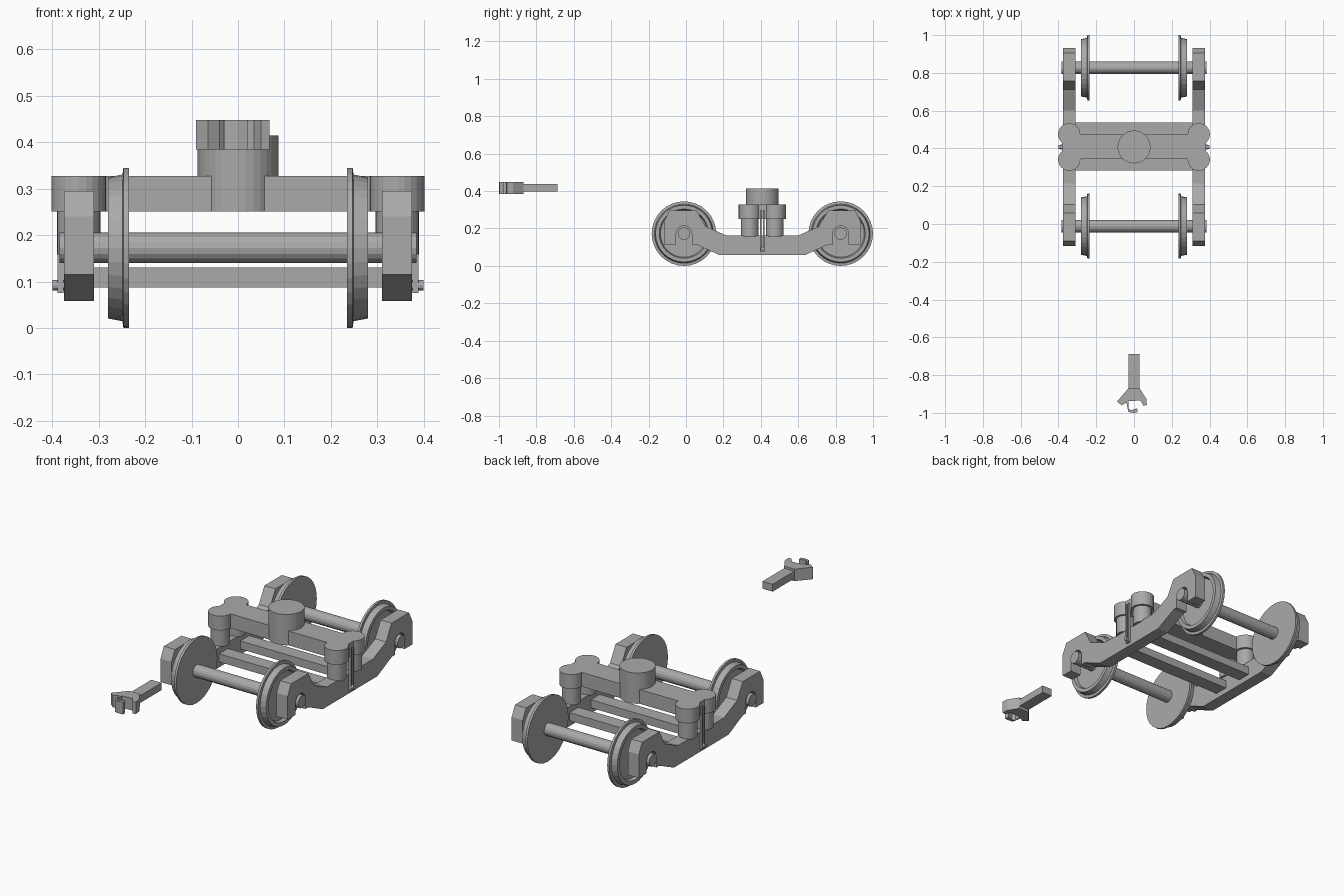
import bpy, bmesh, math
from mathutils import Matrix, Vector

cube = bpy.data.objects.get("Cube")
if cube:
    bpy.data.objects.remove(cube, do_unlink=True)

grey = bpy.data.materials.new("steel grey")
grey.use_nodes = True
grey.diffuse_color = (0.4, 0.4, 0.4, 1)
grey.node_tree.nodes["Principled BSDF"].inputs["Base Color"].default_value = (0.4, 0.4, 0.4, 1)

MID = 0.408      # truck centre along y
REACH = 0.419    # axle distance from the centre
AXLE_Z = 0.1725


def finish(name, bm):
    bmesh.ops.recalc_face_normals(bm, faces=bm.faces)
    mesh = bpy.data.meshes.new(name)
    bm.to_mesh(mesh)
    bm.free()
    mesh.materials.append(grey)
    obj = bpy.data.objects.new(name, mesh)
    bpy.context.collection.objects.link(obj)
    return obj


def box(name, x, y, z):
    """Box from three (low, high) ranges."""
    bm = bmesh.new()
    bmesh.ops.create_cube(bm, size=1)
    for v in bm.verts:
        v.co = [lo + (c + 0.5) * (hi - lo) for c, (lo, hi) in zip(v.co, (x, y, z))]
    return finish(name, bm)


def cylinder(name, centre, radius, length, axis="Z", sides=24):
    bm = bmesh.new()
    turn = Matrix.Rotation(math.pi / 2, 4, "Y") if axis == "X" else Matrix()
    bmesh.ops.create_cone(bm, cap_ends=True, segments=sides, radius1=radius, radius2=radius,
                          depth=length, matrix=Matrix.Translation(centre) @ turn)
    return finish(name, bm)


def prism(name, points, lo, hi, axis):
    """Extrude an outline along x (points are y, z) or z (points are x, y)."""
    bm = bmesh.new()
    place = (lambda p: (lo, *p)) if axis == "X" else (lambda p: (*p, lo))
    face = bm.faces.new([bm.verts.new(place(p)) for p in points])
    new = bmesh.ops.extrude_face_region(bm, geom=[face])["geom"]
    shift = Vector((hi - lo, 0, 0) if axis == "X" else (0, 0, hi - lo))
    bmesh.ops.translate(bm, vec=shift, verts=[g for g in new if isinstance(g, bmesh.types.BMVert)])
    return finish(name, bm)


def wheel(name, side, y):
    """Lathe a flanged wheel with a dished outer face; profile is (x, radius)."""
    profile = [(0.235, 0), (0.235, 0.1725), (0.247, 0.1725), (0.249, 0.158), (0.28, 0.152),
               (0.28, 0.132), (0.262, 0.126), (0.262, 0)]
    bm = bmesh.new()
    verts = [bm.verts.new((side * x, y, AXLE_Z + r)) for x, r in profile]
    edges = [bm.edges.new(pair) for pair in zip(verts, verts[1:])]
    bmesh.ops.spin(bm, geom=verts + edges, cent=(0, y, AXLE_Z), axis=(1, 0, 0),
                   angle=math.tau, steps=32)
    bmesh.ops.remove_doubles(bm, verts=bm.verts, dist=0.0001)
    return finish(name, bm)


# Half outline of the side frame, with an arched journal opening
arch = [(-REACH + 0.042 * math.cos(a), AXLE_Z + 0.042 * math.sin(a))
        for a in [math.pi * i / 8 for i in range(9)]]
half = [(-0.23, 0.058), (-0.352, 0.115), (-REACH + 0.042, 0.115)] + arch
half += [(-REACH - 0.042, 0.115), (-0.525, 0.115), (-0.525, 0.24), (-0.497, 0.295),
         (-0.35, 0.295), (-0.304, 0.212), (-0.193, 0.163)]
outline = [(MID + y, z) for y, z in half] + [(MID - y, z) for y, z in reversed(half)]

for side, label in ((1, "left"), (-1, "right")):
    prism(f"{label}_side_frame", outline, side * 0.31, side * 0.375, "X")

    # Bolster lobes on spring posts
    for dy, end in ((-0.067, "front"), (0.067, "rear")):
        spot = (side * 0.343, MID + dy)
        cylinder(f"{label}_{end}_bolster_lobe", (*spot, 0.289), 0.059, 0.076)
        cylinder(f"{label}_{end}_spring_post", (*spot, 0.205), 0.047, 0.094)

    # Hanger loop and its bolt outside the frame
    xs = sorted((side * 0.376, side * 0.389))
    for dy in (-0.009, 0.009):
        box(f"{label}_hanger_bar", xs, (MID + dy - 0.004, MID + dy + 0.004), (0.08, 0.3))
    box(f"{label}_hanger_foot", xs, (MID - 0.013, MID + 0.013), (0.075, 0.087))
    cylinder(f"{label}_hanger_bolt", (side * 0.383, MID, 0.092), 0.011, 0.034, "X", 12)

# Axles with their wheels
for y, end in ((MID - REACH, "front"), (MID + REACH, "rear")):
    cylinder(f"{end}_axle", (0, y, AXLE_Z), 0.033, 0.77, "X", 16)
    for side, label in ((1, "left"), (-1, "right")):
        wheel(f"{end}_{label}_wheel", side, y)

# Bolster, centre pivot and the two lower cross bars
box("bolster", (-0.38, 0.38), (MID - 0.065, MID + 0.065), (0.251, 0.327))
cylinder("centre_pivot", (0, MID, 0.333), 0.087, 0.164, sides=32)
for lo, end in ((-0.125, "front"), (0.055, "rear")):
    box(f"{end}_cross_bar", (-0.32, 0.32), (MID + lo, MID + lo + 0.075), (0.087, 0.13))

# Separate coupler: shank and hooked head
box("coupler_shank", (-0.03, 0.03), (-0.88, -0.687), (0.398, 0.437))
head = [(0.03, -0.87), (0.065, -0.925), (0.068, -0.958), (0.05, -0.962), (0.034, -0.934),
        (-0.028, -0.938), (-0.03, -0.975), (-0.018, -0.986), (0.016, -0.976), (0.02, -0.996),
        (0, -1), (-0.03, -0.995), (-0.04, -0.945), (-0.065, -0.96), (-0.09, -0.94),
        (-0.03, -0.87)]
prism("coupler_head", head, 0.384, 0.448, "Z")
